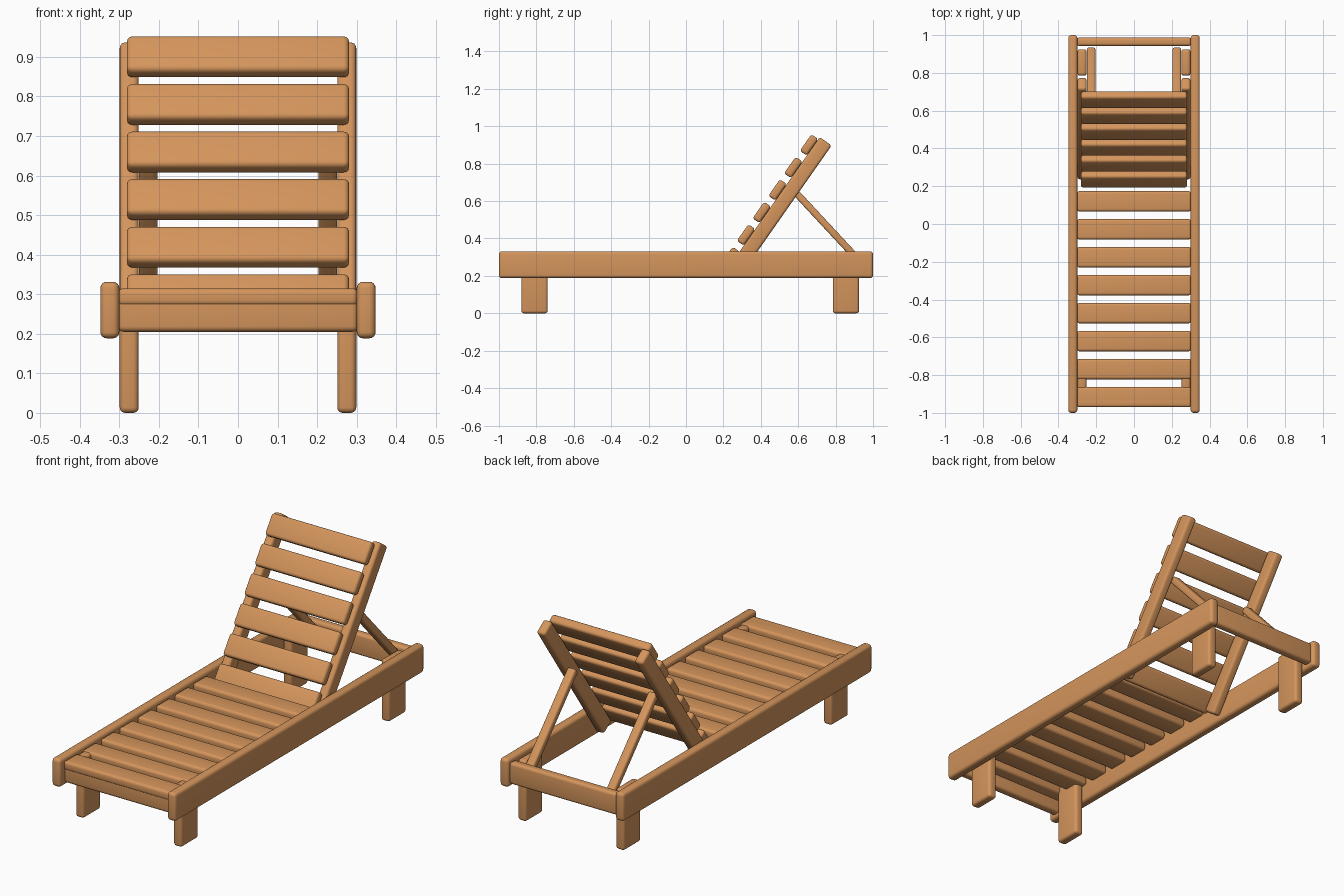
import bpy, math
from mathutils import Vector

if "Cube" in bpy.data.objects:
    bpy.data.objects.remove(bpy.data.objects["Cube"])

wood = bpy.data.materials.new("warm wood")
wood.diffuse_color = (0.66, 0.30, 0.107, 1)
wood.use_nodes = True
wood.node_tree.nodes["Principled BSDF"].inputs["Base Color"].default_value = wood.diffuse_color


def plank(name, center, size, tilt=0.0, bevel=0.014):
    """Rounded timber box, tilted about the x axis."""
    bpy.ops.mesh.primitive_cube_add(size=1, location=center)
    ob = bpy.context.object
    ob.name = name
    ob.scale = size
    bpy.ops.object.transform_apply(location=False, rotation=False, scale=True)
    ob.rotation_euler.x = tilt
    ob.data.materials.append(wood)
    mod = ob.modifiers.new("rounding", 'BEVEL')
    mod.width = bevel
    mod.segments = 4
    bpy.ops.object.modifier_apply(modifier=mod.name)
    bpy.ops.object.shade_smooth_by_angle(angle=math.radians(35))
    return ob


# Backrest directions: up the slope, and out of its front face
TILT = math.radians(55)
along = Vector((0, math.cos(TILT), math.sin(TILT)))
normal = Vector((0, -math.sin(TILT), math.cos(TILT)))
top_slat = Vector((0, 0.658, 0.90))

for side, s in (("left", -1), ("right", 1)):
    # Long side rail
    plank(f"side_rail_{side}", (s * 0.324, 0, 0.26), (0.048, 2.0, 0.143), bevel=0.016)
    # Legs inside the rails
    plank(f"front_leg_{side}", (s * 0.275, -0.81, 0.155), (0.048, 0.14, 0.31))
    plank(f"rear_leg_{side}", (s * 0.275, 0.855, 0.155), (0.048, 0.14, 0.31))
    # Sloping backrest rail
    c = top_slat - normal * (0.0225 + 0.039) + along * (0.067 - 0.422)
    plank(f"backrest_rail_{side}", (s * 0.275, c.y, c.z), (0.048, 0.844, 0.078), TILT)
    # Prop strut behind the backrest
    a, b = Vector((0, 0.58, 0.653)), Vector((0, 0.925, 0.282))
    m, d = (a + b) / 2, b - a
    plank(f"prop_strut_{side}", (s * 0.227, m.y, m.z), (0.046, d.length, 0.037),
          math.atan2(d.z, d.y), 0.011)

# End boards
plank("front_board", (0, -0.944, 0.26), (0.605, 0.045, 0.11))
plank("rear_board", (0, 0.965, 0.26), (0.605, 0.045, 0.11))

# Seat slats
for i in range(8):
    plank(f"seat_slat_{i + 1}", (0, 0.12 - i * 0.148, 0.2925), (0.605, 0.108, 0.045))

# Backrest slats
for i in range(6):
    plank(f"backrest_slat_{i + 1}", top_slat - along * (0.1468 * i),
          (0.562, 0.108, 0.045), TILT)
